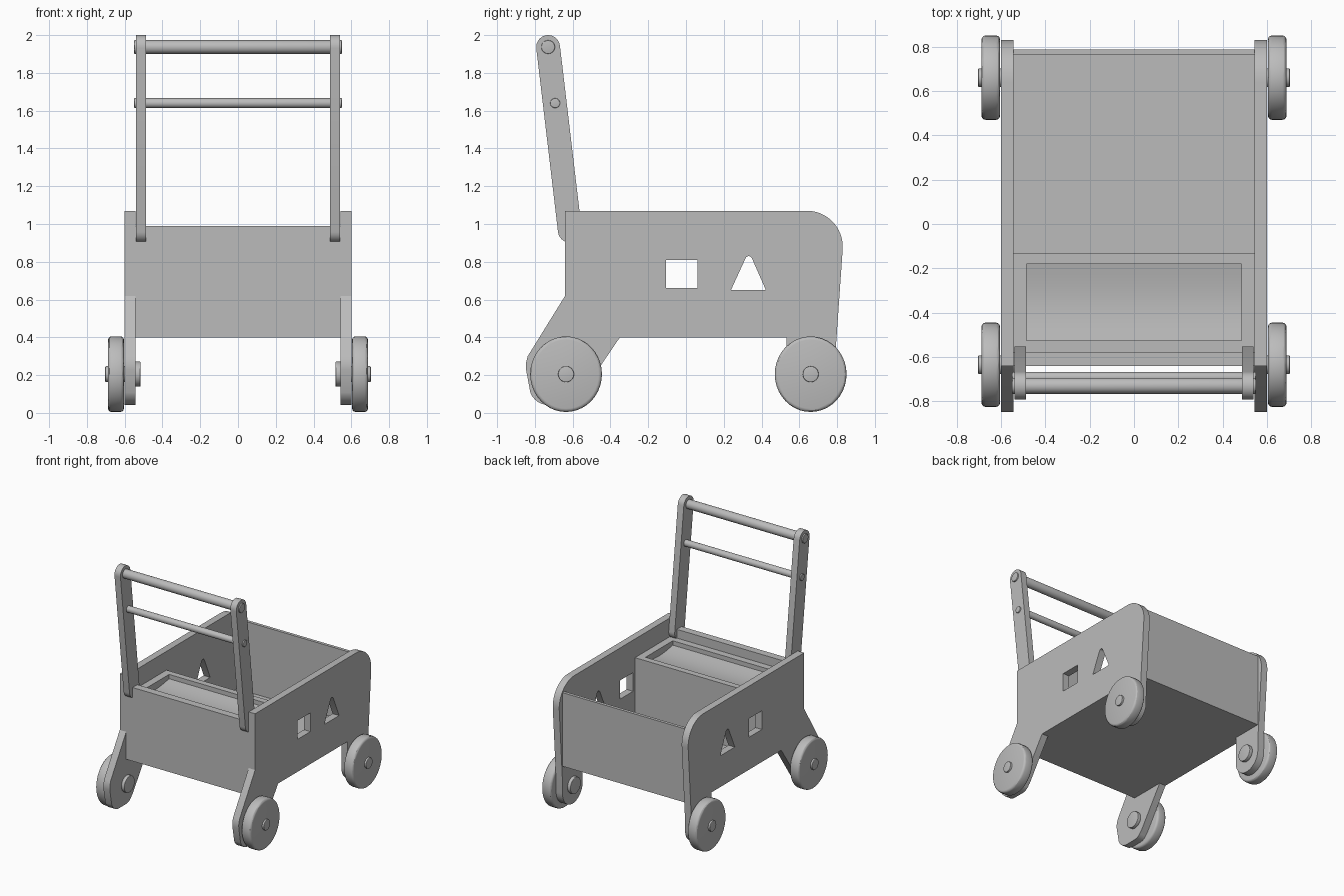
import bpy, bmesh, math
from mathutils import Matrix, Vector

cube = bpy.data.objects.get("Cube")
if cube:
    bpy.data.objects.remove(cube, do_unlink=True)

wood = bpy.data.materials.new("plain_grey")
wood.use_nodes = True
GREY = (0.5, 0.5, 0.5, 1)
wood.diffuse_color = GREY
wood.node_tree.nodes["Principled BSDF"].inputs["Base Color"].default_value = GREY


def finish(name, mesh, smooth=True):
    """Link a mesh as a named part with the shared material."""
    mesh.materials.clear()
    mesh.materials.append(wood)
    ob = bpy.data.objects.new(name, mesh)
    bpy.context.collection.objects.link(ob)
    if smooth:
        bpy.ops.object.select_all(action='DESELECT')
        ob.select_set(True)
        bpy.context.view_layer.objects.active = ob
        bpy.ops.object.shade_smooth_by_angle(angle=math.radians(30))
    return ob


def arc(cy, cz, r, start, end, steps=10):
    """Points of an arc in the side plane, angles in degrees."""
    angles = [math.radians(start + (end - start) * i / steps) for i in range(steps + 1)]
    return [(cy + r * math.cos(a), cz + r * math.sin(a)) for a in angles]


def plate(name, loops, x0, x1):
    """Extrude side-plane outlines (first outer, then holes) from x0 to x1."""
    curve = bpy.data.curves.new(name, 'CURVE')
    curve.dimensions = '2D'
    curve.fill_mode = 'BOTH'
    curve.extrude = (x1 - x0) / 2
    for loop in loops:
        spline = curve.splines.new('POLY')
        spline.points.add(len(loop) - 1)
        for p, (y, z) in zip(spline.points, loop):
            p.co = (y, z, 0, 1)
        spline.use_cyclic_u = True
    temp = bpy.data.objects.new(name + "_outline", curve)
    bpy.context.collection.objects.link(temp)
    deps = bpy.context.evaluated_depsgraph_get()
    mesh = bpy.data.meshes.new_from_object(temp.evaluated_get(deps))
    bpy.data.objects.remove(temp, do_unlink=True)
    for v in mesh.vertices:
        y, z, x = v.co
        v.co = (x + (x0 + x1) / 2, y, z)
    bm = bmesh.new()
    bm.from_mesh(mesh)
    bmesh.ops.remove_doubles(bm, verts=bm.verts, dist=1e-5)
    bmesh.ops.recalc_face_normals(bm, faces=bm.faces)
    bm.to_mesh(mesh)
    bm.free()
    return finish(name, mesh)


def box(name, low, high):
    low, high = Vector(low), Vector(high)
    bm = bmesh.new()
    bmesh.ops.create_cube(bm, size=1)
    bmesh.ops.scale(bm, vec=high - low, verts=bm.verts)
    bmesh.ops.translate(bm, vec=(low + high) / 2, verts=bm.verts)
    mesh = bpy.data.meshes.new(name)
    bm.to_mesh(mesh)
    bm.free()
    return finish(name, mesh, False)


def rod(name, x0, x1, y, z, ry, rz=None, bevel=0.004, sides=32):
    """Bevelled cylinder lying along x."""
    bm = bmesh.new()
    bmesh.ops.create_cone(bm, cap_ends=True, segments=sides, radius1=1, radius2=1, depth=1,
                          matrix=Matrix.Rotation(math.pi / 2, 4, 'Y'))
    bmesh.ops.scale(bm, vec=(abs(x1 - x0), ry, rz or ry), verts=bm.verts)
    bmesh.ops.translate(bm, vec=((x0 + x1) / 2, y, z), verts=bm.verts)
    rims = [e for e in bm.edges if any(len(f.verts) > 4 for f in e.link_faces)]
    bmesh.ops.bevel(bm, geom=rims, offset=bevel, segments=3, profile=0.5, affect='EDGES')
    mesh = bpy.data.meshes.new(name)
    bm.to_mesh(mesh)
    bm.free()
    return finish(name, mesh)


AXLE_Z = 0.205
AXLES = {"rear": -0.635, "front": 0.66}
HANDLE_TOP, HANDLE_FOOT = (-0.73, 1.937), (-0.615, 0.965)

# Side panel outline with both legs, and the shape holes
panel = [(-0.64, 1.07)]
panel += arc(0.64, 0.88, 0.19, 90, -4, 12)
panel += [(0.79, 0.3)] + arc(0.66, 0.18, 0.128, 0, -180, 14)
panel += [(0.532, 0.4), (-0.35, 0.4), (-0.56, 0.09)]
panel += arc(-0.64, 0.122, 0.08, -30, -90, 5)
panel += arc(-0.73, 0.142, 0.1, -90, -160, 6)
panel += [(-0.847, 0.23), (-0.848, 0.26), (-0.838, 0.3), (-0.64, 0.62)]
square = [(-0.105, 0.66), (0.06, 0.66), (0.06, 0.81), (-0.105, 0.81)]
triangle = [(0.238, 0.65), (0.423, 0.65)] + arc(0.332, 0.812, 0.018, 25, 155, 6)

# Handle upright outline, a slot shape leaning backwards
lean = math.degrees(math.atan2(HANDLE_TOP[1] - HANDLE_FOOT[1], HANDLE_TOP[0] - HANDLE_FOOT[0]))
upright = arc(*HANDLE_TOP, 0.063, lean - 90, lean + 90, 14)
upright += arc(*HANDLE_FOOT, 0.063, lean + 90, lean + 270, 14)

# Parts that repeat on both sides
for side, s in (("left", 1), ("right", -1)):
    def span(a, b):
        return sorted((s * a, s * b))
    plate(side + "_side_panel", [panel, square, triangle], *span(0.543, 0.6))
    plate(side + "_handle_upright", [upright], *span(0.487, 0.54))
    for end, y in AXLES.items():
        tag = f"{side}_{end}"
        rod(tag + "_wheel", *span(0.604, 0.688), y, AXLE_Z, 0.19, 0.2, bevel=0.018, sides=40)
        rod(tag + "_axle", *span(0.53, 0.703), y, AXLE_Z, 0.042)
        rod(tag + "_inner_cap", *span(0.516, 0.545), y, AXLE_Z, 0.066)
    x0, x1 = span(0.485, 0.543)
    box(side + "_seat_rim", (x0, -0.58, 0.42), (x1, -0.13, 0.92))

# Cart body
box("floor", (-0.543, -0.64, 0.4), (0.543, 0.785, 0.43))
box("rear_panel", (-0.543, -0.64, 0.4), (0.543, -0.58, 0.99))
box("front_panel", (-0.543, 0.762, 0.4), (0.543, 0.787, 0.99))

# Seat block with a shallow dished recess
dish = [(-0.525 + 0.345 * t / 12, 0.885 - 0.02 * math.sin(math.pi * t / 12)) for t in range(13)]
seat = [(-0.58, 0.42), (-0.58, 0.92), (-0.525, 0.92)] + dish
seat += [(-0.18, 0.92), (-0.13, 0.92), (-0.13, 0.42)]
plate("seat_block", [seat], -0.485, 0.485)

# Handle bars
rod("handle_grip", -0.55, 0.55, *HANDLE_TOP, 0.036)
rod("handle_crossbar", -0.55, 0.55, -0.693, 1.64, 0.026)
